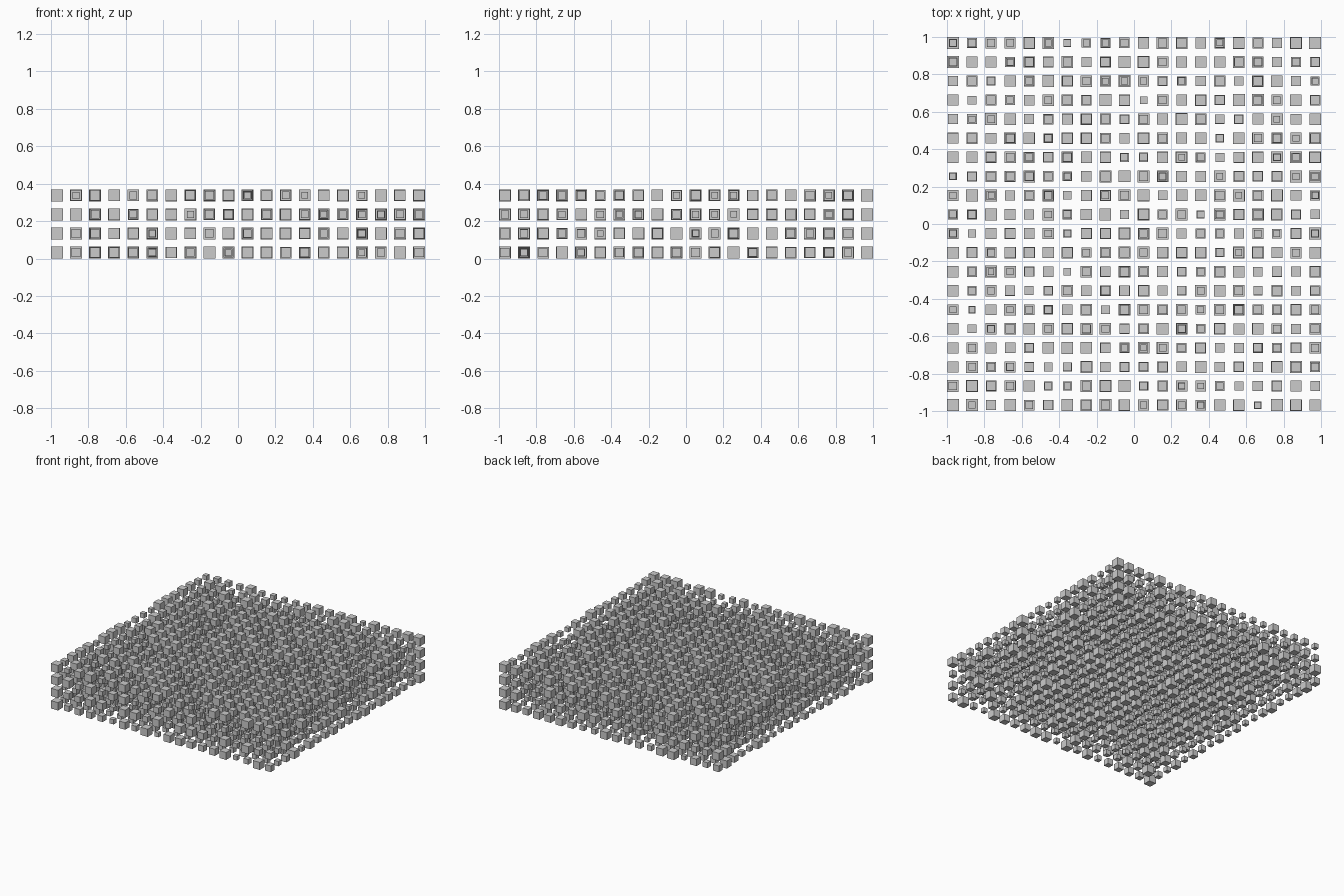
import bpy, bmesh, random
from mathutils import Matrix

if "Cube" in bpy.data.objects:
    bpy.data.objects.remove(bpy.data.objects["Cube"])

random.seed(7)
N, LAYERS = 20, 4
BIG, SMALL = 0.064, 0.034          # cube edge range
STEP = (2 - BIG) / (N - 1)         # spacing between cube centres


def cube_layer(name, z):
    """One square sheet of separate cubes with varied sizes."""
    bm = bmesh.new()
    for i in range(N):
        for j in range(N):
            x, y = (i - (N - 1) / 2) * STEP, (j - (N - 1) / 2) * STEP
            corner = i in (0, N - 1) and j == i
            size = BIG if corner else random.uniform(SMALL, BIG)
            bmesh.ops.create_cube(bm, size=size, matrix=Matrix.Translation((x, y, z)))
    mesh = bpy.data.meshes.new(name)
    bm.to_mesh(mesh)
    bm.free()
    bpy.context.collection.objects.link(bpy.data.objects.new(name, mesh))


# Four stacked layers of cubes, the lowest resting on the ground
for k in range(LAYERS):
    cube_layer(f"cube_layer_{k + 1}", BIG / 2 + k * STEP)
